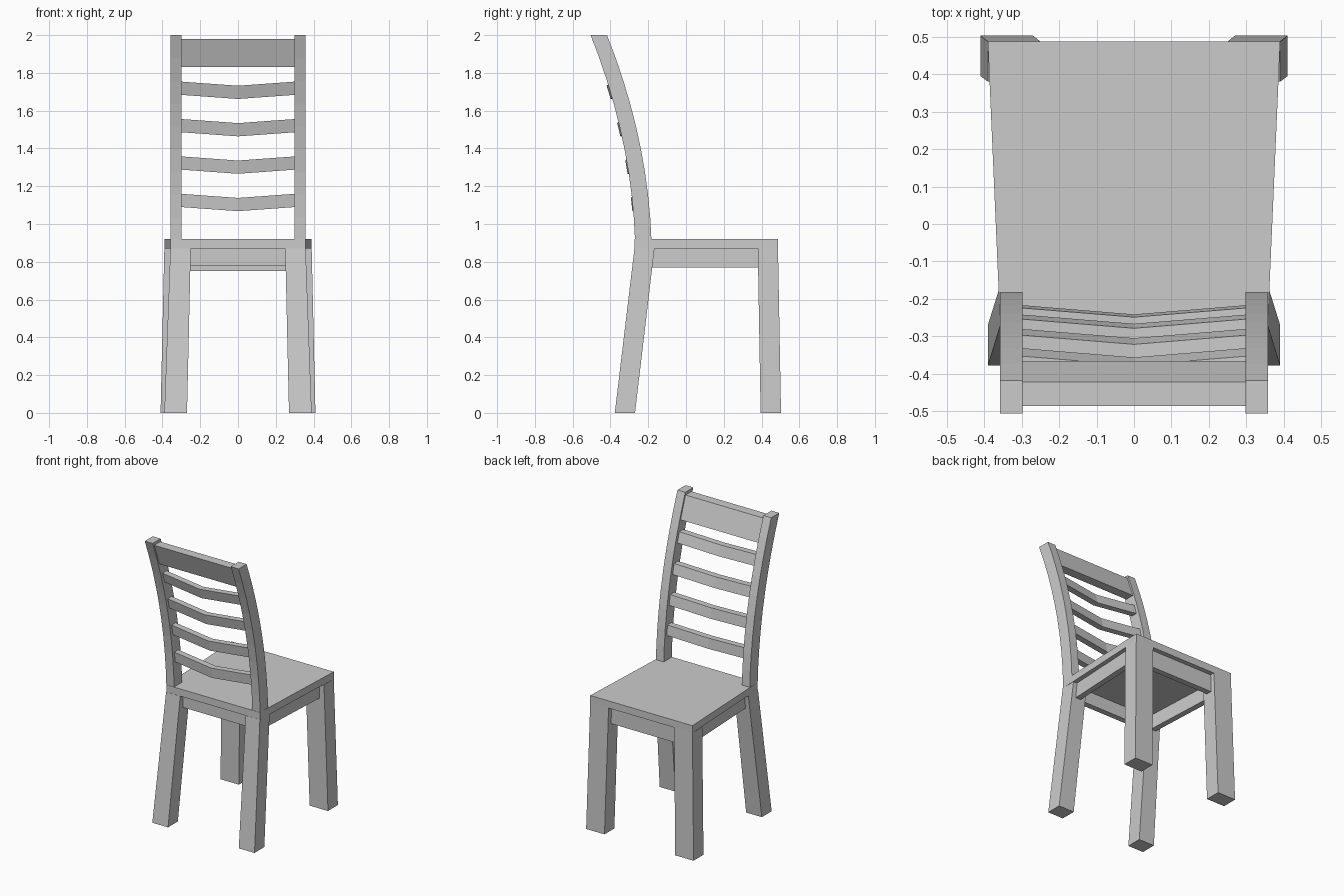
import bpy, bmesh

if "Cube" in bpy.data.objects:
    bpy.data.objects.remove(bpy.data.objects["Cube"])


def loft(name, rings, mirror=False):
    """Closed solid through a series of equal-length vertex rings."""
    bm = bmesh.new()
    vr = [[bm.verts.new(p) for p in r] for r in rings]
    n = len(vr[0])
    for a, b in zip(vr, vr[1:]):
        for i in range(n):
            j = (i + 1) % n
            bm.faces.new((a[i], a[j], b[j], b[i]))
    bm.faces.new(vr[0])
    bm.faces.new(vr[-1])
    bmesh.ops.recalc_face_normals(bm, faces=bm.faces)
    me = bpy.data.meshes.new(name)
    bm.to_mesh(me)
    bm.free()
    ob = bpy.data.objects.new(name, me)
    bpy.context.collection.objects.link(ob)
    if mirror:
        ob.modifiers.new("Mirror", 'MIRROR')
    return ob


def rect(x0, x1, y0, y1, z):
    return [(x0, y0, z), (x1, y0, z), (x1, y1, z), (x0, y1, z)]


def outer_y(z):
    """Outer face of the curved backrest post."""
    t = (z - 0.92) / 1.08
    return -0.27 - 0.04 * t - 0.195 * t * t


POST = 0.087  # post depth


def section(x, z0, z1, inset, dy=0.0, dz=0.0):
    """Cross-section of a crosspiece following the backrest curve."""
    a0, a1 = outer_y(z0) + dy, outer_y(z1) + dy
    return [(x, a0 + inset, z0 + dz), (x, a0 + POST - inset, z0 + dz),
            (x, a1 + POST - inset, z1 + dz), (x, a1 + inset, z1 + dz)]


# Seat board, wider away from the backrest
loft("seat", [[(-0.357, -0.272, z), (0.357, -0.272, z),
               (0.39, 0.487, z), (-0.39, 0.487, z)] for z in (0.87, 0.92)])

# Splayed legs
loft("backrest_leg", [rect(0.27, 0.39, -0.377, -0.27, 0),
                      rect(0.25, 0.358, -0.273, -0.167, 0.87)], True)
loft("front_leg", [rect(0.27, 0.41, 0.395, 0.503, 0),
                   rect(0.25, 0.39, 0.38, 0.487, 0.87)], True)

# Aprons under the seat
loft("side_apron", [[(0.288, -0.2, z), (0.328, -0.2, z),
                     (0.358, 0.42, z), (0.318, 0.42, z)] for z in (0.77, 0.87)], True)
loft("backrest_apron", [rect(-0.28, 0.28, -0.24, -0.20, z) for z in (0.78, 0.87)])
loft("front_apron", [rect(-0.28, 0.28, 0.415, 0.455, z) for z in (0.75, 0.87)])

# Curved backrest posts
rings = []
for i in range(10):
    z = 0.91 + 1.09 * i / 9
    y = outer_y(z)
    rings.append(rect(0.298, 0.358, y, y + POST, z))
loft("backrest_post", rings, True)

# Top rail
loft("top_rail", [section(x, 1.83, 1.98, 0.011) for x in (-0.305, 0.305)])

# Bent slats
for k in range(4):
    z = 1.09 + 0.198 * k
    loft(f"slat_{k + 1}", [section(-0.305, z, z + 0.07, 0.022),
                           section(0, z, z + 0.07, 0.022, -0.025, -0.022),
                           section(0.305, z, z + 0.07, 0.022)])
